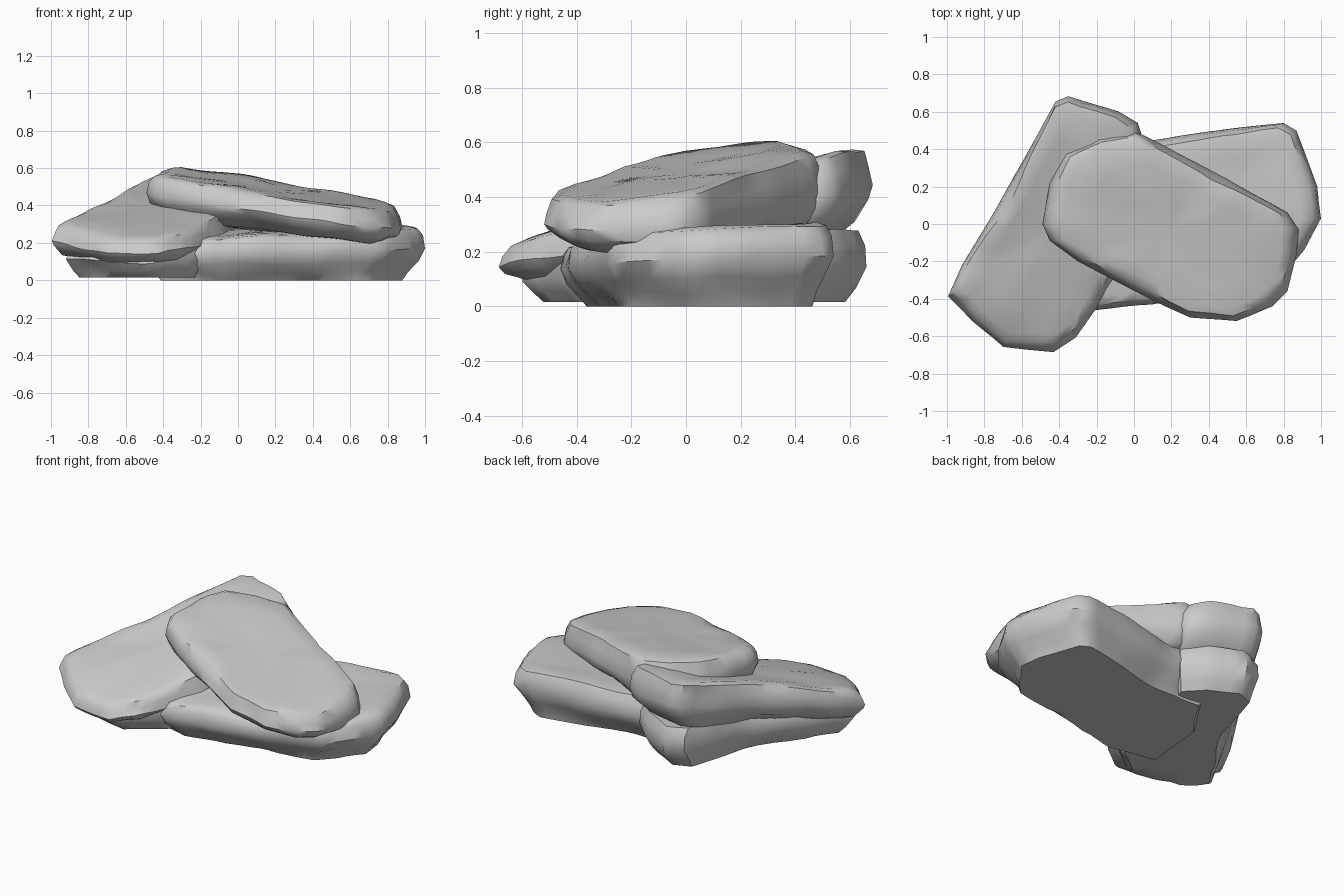
import bpy, bmesh, math
from mathutils import Vector, noise

if "Cube" in bpy.data.objects:
    bpy.data.objects.remove(bpy.data.objects["Cube"])


def resample(outline, step=0.07):
    """Split long outline edges while keeping the corners."""
    pts = []
    for i, p in enumerate(outline):
        a, b = Vector(p), Vector(outline[(i + 1) % len(outline)])
        n = max(1, round((b - a).length / step))
        pts += [a.lerp(b, k / n) for k in range(n)]
    return pts


def slab(name, outline, low, high, rings, seed, rough=0.04, bump=0.018, flat=False):
    """Rock slab: outline rings between two tilted planes (z = a + b*x + c*y)."""
    pts = resample(outline)
    mid = sum(pts, Vector((0, 0))) / len(pts)
    plane = lambda k, p: k[0] + k[1] * p.x + k[2] * p.y
    off = Vector((seed * 7.3, seed * 3.1, seed * 5.7))
    bm = bmesh.new()

    def place(p, t):
        z = plane(low, p) * (1 - t) + plane(high, p) * t
        if not (flat and t == 0):
            z += bump * noise.noise(Vector((p.x, p.y, t)) * 4 + off)
        return bm.verts.new((p.x, p.y, max(z, 0)))

    loops = []
    for s in (0.3, 0.65):
        loops.append([place(mid + (p - mid) * s, 0) for p in pts])
    for inset, t in rings:
        row = []
        for p in pts:
            chip = noise.noise(Vector((p.x * 4, p.y * 4, t * 2.5)) + off)
            d = inset + rough * max(0, chip) * (1.3 if inset > 0 else 0.3)
            row.append(place(p + (mid - p).normalized() * d, t))
        loops.append(row)
    for s in (0.65, 0.3):
        loops.append([place(mid + (p - mid) * s, 1) for p in pts])
    n = len(pts)
    for a, b in zip(loops, loops[1:]):
        for i in range(n):
            j = (i + 1) % n
            bm.faces.new((a[i], a[j], b[j], b[i]))
    for row, t in ((loops[0], 0), (loops[-1], 1)):
        c = place(mid, t)
        for i in range(n):
            bm.faces.new((row[i], row[(i + 1) % n], c))
    bmesh.ops.recalc_face_normals(bm, faces=bm.faces)
    me = bpy.data.meshes.new(name)
    bm.to_mesh(me)
    bm.free()
    ob = bpy.data.objects.new(name, me)
    bpy.context.collection.objects.link(ob)
    bpy.ops.object.select_all(action='DESELECT')
    ob.select_set(True)
    bpy.context.view_layer.objects.active = ob
    bpy.ops.object.shade_smooth_by_angle(angle=math.radians(42))
    return ob


# Cross-sections: (inset, height fraction) from the bottom to the top
block = [(0.12, 0), (0.09, 0.16), (0.03, 0.36), (0, 0.6), (0.01, 0.84), (0.04, 0.96), (0.1, 1)]
ledge = [(0.13, 0), (0.07, 0.14), (0.015, 0.32), (0, 0.5), (0.012, 0.74), (0.035, 0.94), (0.08, 1)]

# Bottom right slab, flat on the ground
slab("bottom_slab",
     [(1.0, 0.03), (0.98, 0.2), (0.87, 0.5), (0.8, 0.54), (0.5, 0.51), (0.1, 0.45), (-0.3, 0.42),
      (-0.5, 0.1), (-0.52, -0.36), (-0.2, -0.46), (0.1, -0.43), (0.45, -0.36), (0.8, -0.27),
      (0.91, -0.14)],
     (0, 0, 0), (0.265, 0.02, 0.06), block, 1, rough=0.03, flat=True)

# Supporting rock under the left slab
slab("left_base",
     [(-0.92, -0.38), (-0.78, -0.54), (-0.45, -0.6), (-0.2, -0.44), (0.02, 0.44), (-0.1, 0.56),
      (-0.3, 0.66), (-0.42, 0.62), (-0.56, 0.25), (-0.82, -0.2)],
     (0.015, 0, 0), (0.23, 0, 0.08),
     [(0.08, 0), (0.04, 0.2), (0, 0.5), (0.005, 0.8), (0.03, 1)], 2, rough=0.05, flat=True)

# Left slab, rising toward the back
slab("left_slab",
     [(-1.0, -0.39), (-0.87, -0.52), (-0.7, -0.66), (-0.43, -0.685), (-0.31, -0.61), (-0.2, -0.45),
      (-0.08, -0.25), (0.0, 0.1), (0.04, 0.48), (0.02, 0.54), (-0.08, 0.6), (-0.35, 0.69),
      (-0.42, 0.66), (-0.6, 0.33), (-0.75, 0.06), (-0.92, -0.22)],
     (0.17, 0.0, 0.15), (0.412, 0.0, 0.285), ledge, 3, rough=0.03)

# Top slab, sloping down to the right
slab("top_slab",
     [(-0.49, 0.0), (-0.45, 0.22), (-0.37, 0.38), (-0.2, 0.47), (0.0, 0.5), (0.12, 0.44),
      (0.5, 0.24), (0.82, 0.06), (0.88, -0.03), (0.87, -0.16), (0.82, -0.36), (0.74, -0.44),
      (0.55, -0.52), (0.3, -0.5), (0.1, -0.41), (-0.3, -0.2), (-0.45, -0.09)],
     (0.28, -0.14, -0.04), (0.52, -0.13, 0.13), ledge, 4, rough=0.02)
